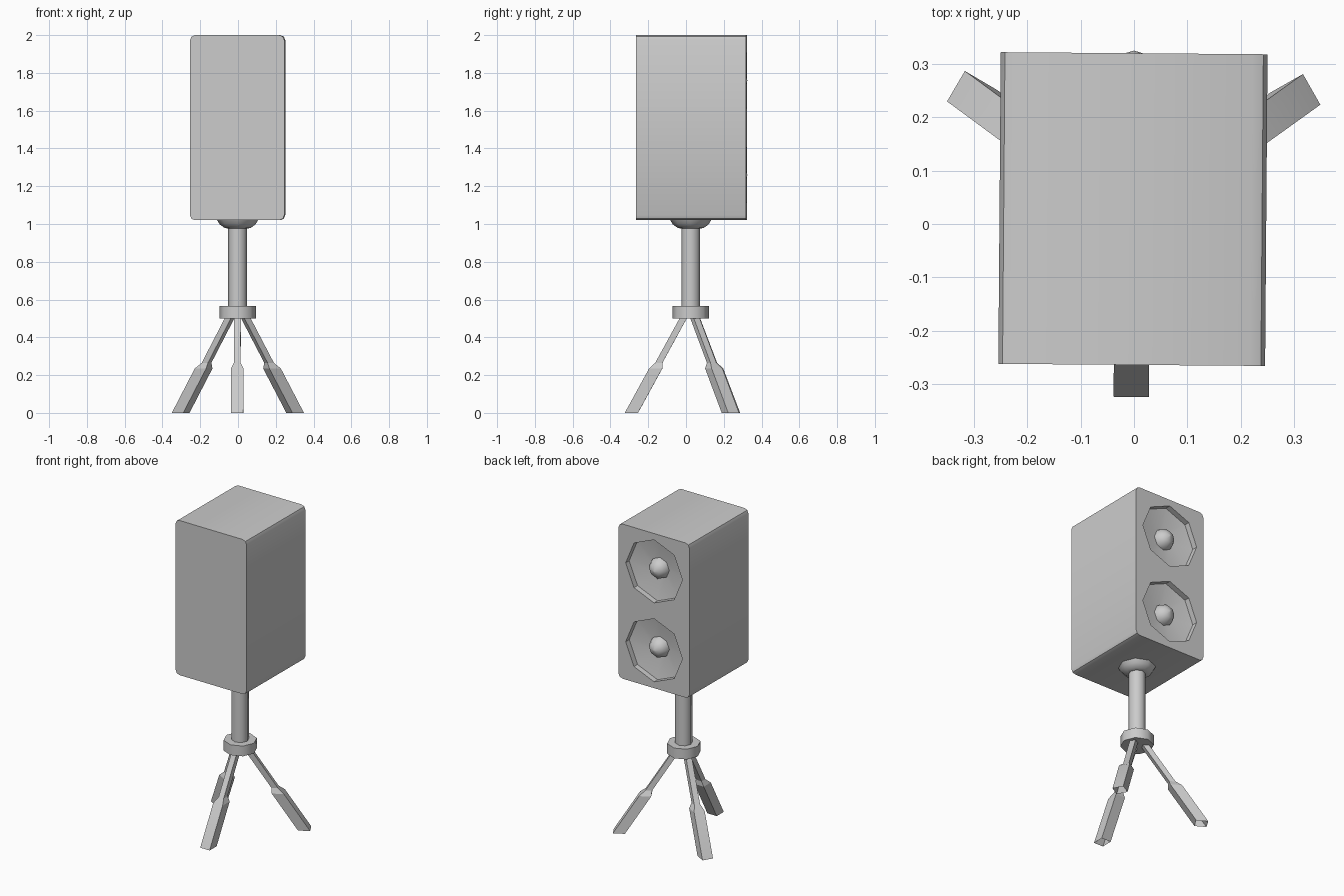
import bpy, bmesh, math
from mathutils import Vector, Matrix

if "Cube" in bpy.data.objects:
    bpy.data.objects.remove(bpy.data.objects["Cube"])

TURN = math.radians(-0.45)
AXIS = Vector((-0.002, 0.025, 0))


def add(name, bm, angle=35):
    bmesh.ops.recalc_face_normals(bm, faces=bm.faces)
    me = bpy.data.meshes.new(name)
    bm.to_mesh(me)
    bm.free()
    ob = bpy.data.objects.new(name, me)
    bpy.context.collection.objects.link(ob)
    smooth(ob, angle)
    return ob


def smooth(ob, angle):
    bpy.ops.object.select_all(action='DESELECT')
    bpy.context.view_layer.objects.active = ob
    ob.select_set(True)
    bpy.ops.object.shade_smooth_by_angle(angle=math.radians(angle))


def lathe(name, profile, matrix, sides=8, angle=50, caps=True):
    """Revolve (radius, height) points about z, then place by matrix."""
    bm = bmesh.new()
    rings = []
    for r, h in profile:
        rings.append([bm.verts.new((r * math.cos(i * math.tau / sides),
                                    r * math.sin(i * math.tau / sides), h))
                      for i in range(sides)])
    for a, b in zip(rings, rings[1:]):
        for i in range(sides):
            j = (i + 1) % sides
            bm.faces.new((a[i], a[j], b[j], b[i]))
    if caps:
        bm.faces.new(rings[0])
        bm.faces.new(rings[-1])
    bmesh.ops.remove_doubles(bm, verts=bm.verts, dist=1e-5)
    bmesh.ops.transform(bm, matrix=matrix, verts=bm.verts)
    return add(name, bm, angle)


# Cabinet: box with the four front-to-back edges rounded
turn = Matrix.Rotation(TURN, 4, 'Z')
bm = bmesh.new()
bmesh.ops.create_cube(bm, size=1)
bmesh.ops.scale(bm, vec=(0.5, 0.584, 0.98), verts=bm.verts)
long_edges = [e for e in bm.edges
              if abs(e.verts[0].co.y - e.verts[1].co.y) > 0.1]
bmesh.ops.bevel(bm, geom=long_edges, offset=0.027, segments=2,
                profile=0.5, affect='EDGES')
bmesh.ops.transform(bm, verts=bm.verts,
                    matrix=Matrix.Translation((-0.002, 0.028, 1.51)) @ turn)
cabinet = add("cabinet", bm)

# Two recessed octagonal speakers on the back face, each with a dome
for label, z in (("upper", 1.76), ("lower", 1.26)):
    place = (Matrix.Translation((0, 0.32, z)) @ turn
             @ Matrix.Rotation(-math.pi / 2, 4, 'X'))
    cutter = lathe(label + "_cutter",
                   [(0.2, 0.1), (0.2, -0.035), (0.06, -0.06)], place)
    mod = cabinet.modifiers.new(label + "_recess", 'BOOLEAN')
    mod.operation = 'DIFFERENCE'
    mod.solver = 'EXACT'
    mod.object = cutter
    bpy.context.view_layer.objects.active = cabinet
    bpy.ops.object.modifier_apply(modifier=mod.name)
    bpy.data.objects.remove(cutter)
    lathe(label + "_speaker_dome",
          [(0.066, -0.059), (0.06, -0.033), (0.036, -0.006), (0.0001, 0.005)],
          place, angle=60)
smooth(cabinet, 30)

# Stand: pole, collar and the cup under the cabinet
stand = Matrix.Translation(AXIS) @ turn
lathe("pole", [(0.05, 0.54), (0.05, 0.99)], stand)
lathe("leg_collar", [(0.097, 0.5), (0.097, 0.565)], stand)
lathe("mount_cup", [(0.05, 0.975), (0.07, 0.98), (0.095, 0.998), (0.108, 1.02)],
      stand)


# Legs: thin square tube stepping into a thicker, open-ended foot
def leg(name, top, foot, heading):
    out = Vector((math.cos(heading), math.sin(heading), 0))
    side = Vector((-out.y, out.x, 0))
    top, foot = Vector((*top, 0.5)), Vector((*foot, 0))
    bm = bmesh.new()
    rings = []
    for z, half in ((0.51, 0.018), (0.265, 0.018), (0.235, 0.033), (0, 0.033)):
        c = foot.lerp(top, z / 0.5)
        rings.append([bm.verts.new(c + out * half * 1.06 * a + side * half * b)
                      for a, b in ((1, 1), (-1, 1), (-1, -1), (1, -1))])
    bm.faces.new(rings[0])
    for a, b in zip(rings, rings[1:]):
        for i in range(4):
            j = (i + 1) % 4
            bm.faces.new((a[i], a[j], b[j], b[i]))
    add(name, bm, 20)


leg("front_leg", (-0.003, -0.015), (-0.005, -0.289), -math.pi / 2 + TURN)
leg("back_right_leg", (0.042, 0.048), (0.3025, 0.235), math.radians(30) + TURN)
leg("back_left_leg", (-0.045, 0.05), (-0.3035, 0.2405), math.radians(150) + TURN)
